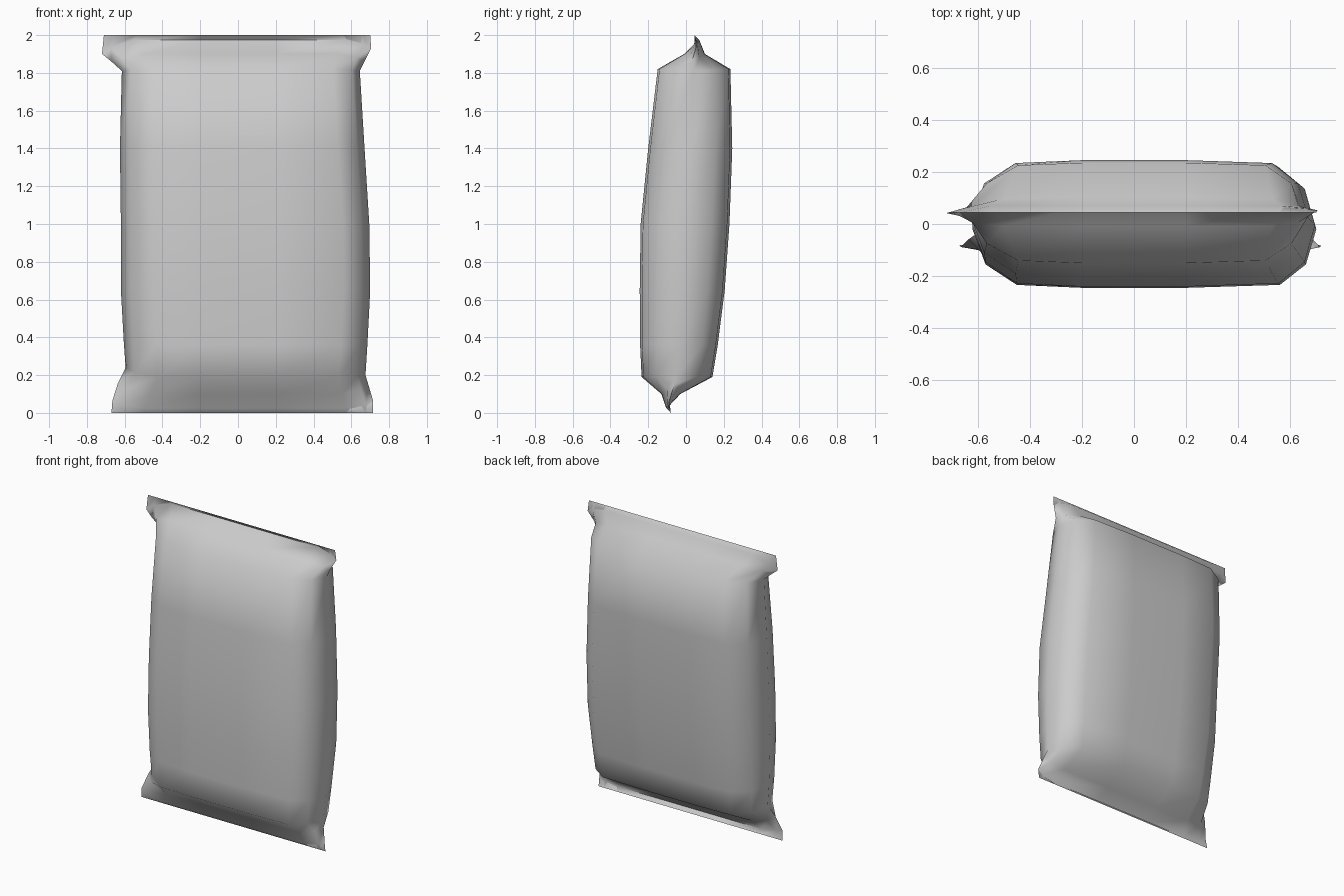
import bpy, bmesh, math

old = bpy.data.objects.get("Cube")
if old:
    bpy.data.objects.remove(old, do_unlink=True)

# Plain grey wrapper colour
grey = bpy.data.materials.new("wrapper_grey")
grey.use_nodes = True
grey.diffuse_color = (0.6, 0.6, 0.6, 1)
grey.node_tree.nodes["Principled BSDF"].inputs["Base Color"].default_value = (0.6, 0.6, 0.6, 1)

# Cross-sections, bottom to top:
# height, left x, right x, front y, back y, rise of left end, rise of right end
SECTIONS = [
    (0.00, -0.67, 0.715, -0.08, -0.08, 0, 0),           # bottom seal edge
    (0.025, -0.665, 0.715, -0.105, -0.10, 0.04, 0.04),  # bottom seal crease
    (0.10, -0.635, 0.69, -0.13, -0.03, 0.06, 0.05),
    (0.19, -0.595, 0.675, -0.235, 0.14, 0.05, 0.01),    # bottom shoulder
    (0.36, -0.605, 0.685, -0.243, 0.168, 0.02, 0),
    (0.65, -0.62, 0.70, -0.245, 0.205, 0, 0),
    (1.00, -0.62, 0.695, -0.24, 0.23, 0, 0),
    (1.40, -0.625, 0.67, -0.20, 0.245, 0, 0),
    (1.82, -0.615, 0.645, -0.15, 0.235, -0.01, -0.01),  # top shoulder
    (1.90, -0.67, 0.67, -0.01, 0.10, -0.04, -0.04),
    (1.975, -0.72, 0.705, 0.066, 0.07, -0.075, -0.045), # top seal crease
    (2.00, -0.71, 0.70, 0.045, 0.045, 0, 0),            # top seal edge
]
DEPTH = [0, 0.6, 0.95, 1, 1, 0.95, 0.6, 0]   # fullness across the width
END = [1, 0.5, 0, 0, 0, 0, 0.5, 1]           # how far each column belongs to an end


def section(z, left, right, front, back, rise_l, rise_r):
    """One closed loop around the pouch: along the front, then back again."""
    xs = [left, left + 0.05, left + 0.17, -0.2, 0.2, right - 0.14, right - 0.04, right]
    mid, half = (front + back) / 2, (back - front) / 2

    def point(i, side):
        lift = END[i] * (rise_l if i < 4 else rise_r)
        return (xs[i], mid + side * half * DEPTH[i] + 0.35 * lift, z + lift)

    return [point(i, -1) for i in range(8)] + [point(i, 1) for i in range(6, 0, -1)]


# Filled pouch with pinched seals, lofted through the sections
bm = bmesh.new()
loops = [[bm.verts.new(p) for p in section(*s)] for s in SECTIONS]
for low, high in zip(loops, loops[1:]):
    n = len(low)
    for i in range(n):
        j = (i + 1) % n
        bm.faces.new((low[i], low[j], high[j], high[i]))
bmesh.ops.remove_doubles(bm, verts=bm.verts, dist=0.0005)
bmesh.ops.recalc_face_normals(bm, faces=bm.faces)
mesh = bpy.data.meshes.new("pouch")
bm.to_mesh(mesh)
bm.free()
mesh.materials.append(grey)
pouch = bpy.data.objects.new("pouch", mesh)
bpy.context.collection.objects.link(pouch)

# Smooth film with sharp seal folds
bpy.ops.object.select_all(action='DESELECT')
pouch.select_set(True)
bpy.context.view_layer.objects.active = pouch
bpy.ops.object.shade_smooth_by_angle(angle=math.radians(75))
